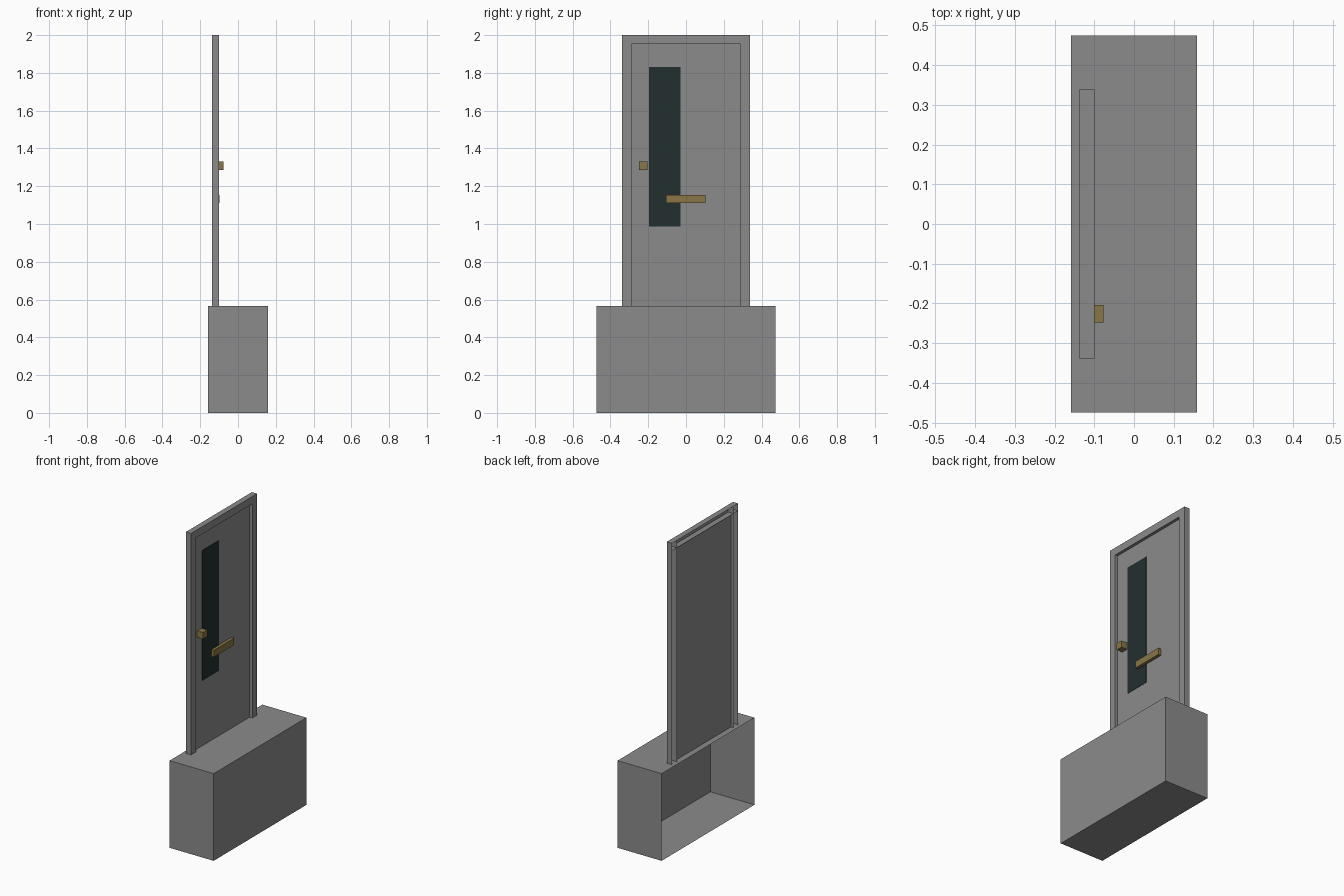
import bpy
import bmesh

if "Cube" in bpy.data.objects:
    bpy.data.objects.remove(bpy.data.objects["Cube"], do_unlink=True)


def material(name, rgb):
    mat = bpy.data.materials.new(name)
    mat.use_nodes = True
    mat.diffuse_color = (*rgb, 1)
    mat.node_tree.nodes["Principled BSDF"].inputs["Base Color"].default_value = (*rgb, 1)
    return mat


grey = material("grey_concrete", (0.26, 0.26, 0.26))
glass = material("dark_glass", (0.017, 0.028, 0.028))
brass = material("brass", (0.25, 0.18, 0.063))


def box(name, x, y, z, mat, open_sides=()):
    """Box between the given limits; open_sides lists sides left open, such as '-x'."""
    bm = bmesh.new()
    bmesh.ops.create_cube(bm, size=1)
    bm.normal_update()
    axes = {"x": 0, "y": 1, "z": 2}
    doomed = [f for f in bm.faces for s in open_sides
              if f.normal[axes[s[1]]] * (-1 if s[0] == "-" else 1) > 0.5]
    bmesh.ops.delete(bm, geom=doomed, context="FACES")
    for v in bm.verts:
        for i, (lo, hi) in enumerate((x, y, z)):
            v.co[i] = hi if v.co[i] > 0 else lo
    mesh = bpy.data.meshes.new(name)
    bm.to_mesh(mesh)
    bm.free()
    mesh.materials.append(mat)
    obj = bpy.data.objects.new(name, mesh)
    bpy.context.collection.objects.link(obj)
    return obj


step_top, lintel_z, top = 0.565, 1.952, 2.0
frame_x = (-0.137, -0.1)
panel_x = -0.119
outer, inner = 0.338, 0.289

# Hollow doorstep, open at the back
box("doorstep", (-0.158, 0.158), (-0.475, 0.475), (0, step_top), grey, ["-x"])

# Door frame: hollow channels, open at the back
for side, s in (("left", 1), ("right", -1)):
    y = sorted((s * inner, s * outer))
    box(side + "_jamb", frame_x, y, (step_top, lintel_z), grey, ["-x", "-z"])
    box(side + "_corner", frame_x, y, (lintel_z, top), grey, ["-x", "-z"])
box("lintel", frame_x, (-inner, inner), (lintel_z, top), grey, ["-x", "+y", "-y"])

# Single-sheet door panel halfway through the frame
box("door_panel", (panel_x, panel_x), (-inner, inner), (step_top, lintel_z), grey,
    ["-x", "+y", "-y", "+z", "-z"])

# Window plate, knob and letter flap
box("window", (panel_x, panel_x + 0.002), (-0.197, -0.03), (0.987, 1.832), glass, ["-x"])
box("door_knob", (panel_x, -0.077), (-0.248, -0.204), (1.287, 1.33), brass)
box("letter_flap", (panel_x, -0.099), (-0.105, 0.102), (1.11, 1.154), brass)
